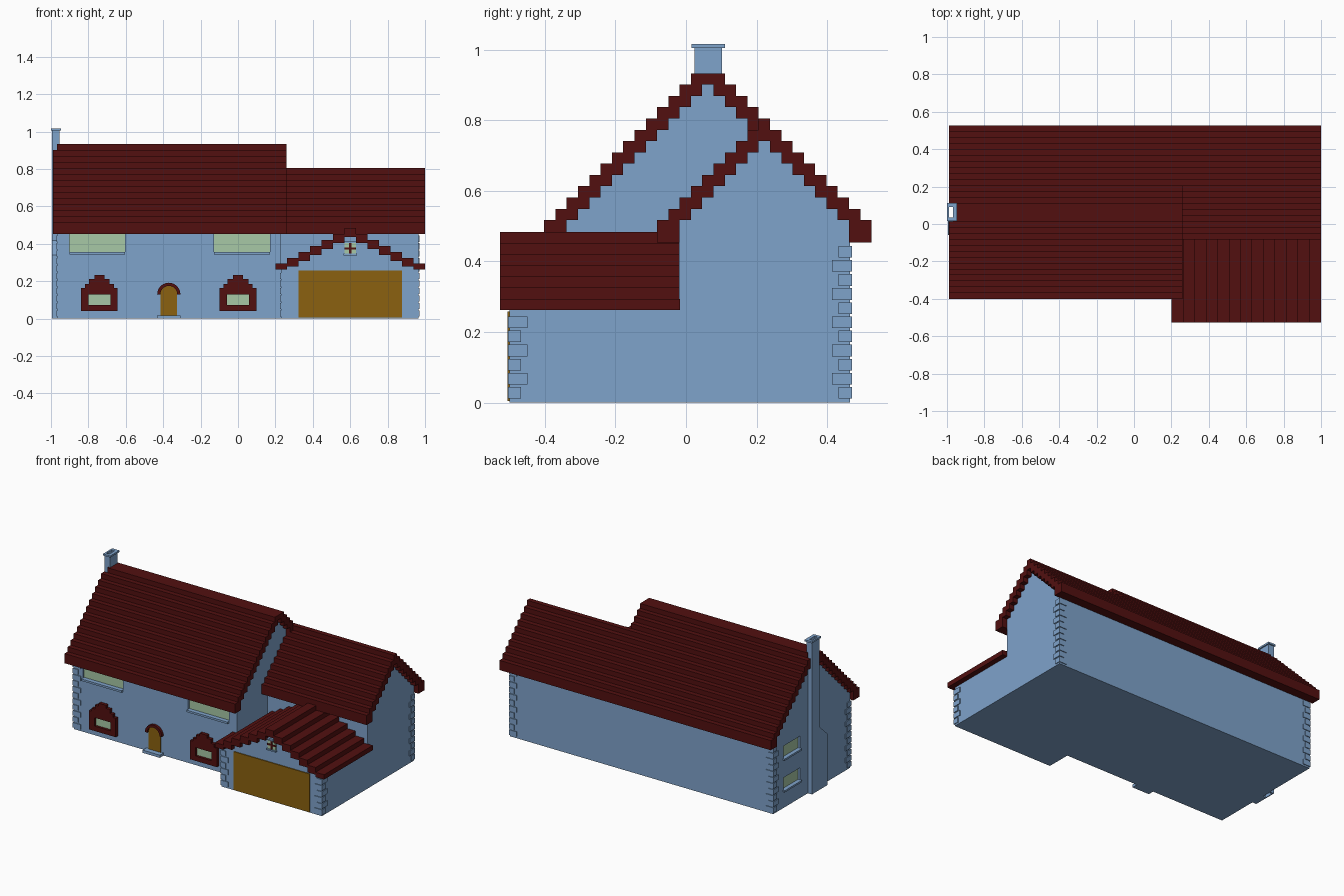
import bpy, bmesh, math

if "Cube" in bpy.data.objects:
    bpy.data.objects.remove(bpy.data.objects["Cube"])


def material(name, rgb):
    m = bpy.data.materials.new(name)
    m.diffuse_color = (*rgb, 1)
    m.use_nodes = True
    m.node_tree.nodes["Principled BSDF"].inputs["Base Color"].default_value = m.diffuse_color
    return m


WALL = material("wall blue", (0.212, 0.366, 0.597))
ROOF = material("roof maroon", (0.084, 0.005, 0.005))
DOOR = material("door brown", (0.258, 0.120, 0.005))
GLASS = material("glass green", (0.39, 0.578, 0.38))


def add_prism(bm, pts, axis, a, b):
    """Extrude a 2D outline along an axis from a to b."""
    def place(p, t):
        return {'x': (t, p[0], p[1]), 'y': (p[0], t, p[1]), 'z': (p[0], p[1], t)}[axis]
    lo = [bm.verts.new(place(p, a)) for p in pts]
    hi = [bm.verts.new(place(p, b)) for p in pts]
    bm.faces.new(lo)
    bm.faces.new(hi[::-1])
    n = len(pts)
    for i in range(n):
        j = (i + 1) % n
        bm.faces.new((lo[i], hi[i], hi[j], lo[j]))


def build(name, mat, boxes=(), prisms=()):
    """Boxes are (x0, x1, y0, y1, z0, z1); prisms are (outline, axis, a, b)."""
    bm = bmesh.new()
    for x0, x1, y0, y1, z0, z1 in boxes:
        add_prism(bm, [(x0, y0), (x1, y0), (x1, y1), (x0, y1)], 'z', z0, z1)
    for p in prisms:
        add_prism(bm, *p)
    bmesh.ops.recalc_face_normals(bm, faces=bm.faces[:])
    me = bpy.data.meshes.new(name)
    bm.to_mesh(me)
    bm.free()
    if mat:
        me.materials.append(mat)
    ob = bpy.data.objects.new(name, me)
    bpy.context.scene.collection.objects.link(ob)
    return ob


# Walls
main = build("main_walls", WALL, prisms=[([(-.34, 0), (.465, 0), (.465, .53), (.08, .915),
                                           (.044, .915), (-.34, .531)], 'x', -.965, .23)])
build("wing_walls", WALL, prisms=[([(-.02, 0), (.465, 0), (.465, .53), (.222, .773),
                                    (-.02, .531)], 'x', .23, .965)])
build("garage_walls", WALL, prisms=[([(.23, 0), (.965, 0), (.965, .277), (.6, .462),
                                      (.23, .275)], 'y', -.5, 0)])

# Stepped main and wing roofs, built of overlapping courses
S = .032


def stepped_roof(name, x0, x1, front, back, top, steps, notch=0):
    boxes = [(x0 + notch, x1, front + S if notch else front, back - S if notch else back,
              top - (S if notch else 2 * S), top)]
    first = 0 if notch else 1
    for i in range(first, steps + 1):
        z = top - S * i
        zb = top - S * (steps + 2) if i >= steps - 1 else z - 2 * S
        xs = x0 + (notch if i == 0 else 0)
        boxes.append((xs, x1, front - S * i, front - S * (i - 1), zb, z))
        boxes.append((xs, x1, back + S * (i - 1), back + S * i, zb, z))
    build(name, ROOF, boxes)


stepped_roof("main_roof", -.99, .26, .014, .11, .933, 13, notch=.023)
stepped_roof("wing_roof", .23, 1.0, .206, .238, .805, 9)

# Garage roof, running front to back
courses = []
W, H = .8 / 13, .0317
for i in range(7):
    z = .484 - H * i
    zb = .262 if i == 6 else z - .048
    if i == 0:
        courses.append((.6 - W / 2, .6 + W / 2, -.527, -.017, zb, z))
    else:
        a, b = W * (i - .5), W * (i + .5)
        for x0, x1 in ((.6 - b, .6 - a), (.6 + a, .6 + b)):
            courses.append((x0, x1, -.527, -.017, zb, z))
build("garage_roof", ROOF, courses)

# Corner stones, alternating long and short
for name, cx, cy, sx, sy, rows in (("main_front_left", -.965, -.34, 1, 1, 11),
                                   ("main_back_left", -.965, .465, 1, -1, 11),
                                   ("wing_back_right", .965, .465, -1, -1, 11),
                                   ("garage_front_left", .23, -.5, 1, 1, 6),
                                   ("garage_front_right", .965, -.5, -1, 1, 6)):
    stones = []
    for r in range(rows):
        lx, ly = (.056, .038) if r % 2 == 0 else (.038, .056)
        xa, ya = cx - .005 * sx, cy - .005 * sy
        xb, yb = xa + lx * sx, ya + ly * sy
        z = .011 + .04 * r
        stones.append((min(xa, xb), max(xa, xb), min(ya, yb), max(ya, yb), z, z + .033))
    build(name + "_corner_stones", WALL, stones)

# Recessed windows: upper front pair and two on the left wall
cuts, panes, sills = [], [], []
for x0, x1 in ((-.9, -.605), (-.128, .171)):
    cuts.append((x0, x1, -.36, -.32, .355, .456))
    panes.append((x0, x1, -.326, -.319, .355, .456))
    sills.append((x0, x1, -.355, -.32, .342, .355))
for z0, z1 in ((.33, .41), (.12, .20)):
    cuts.append((-.98, -.945, .185, .36, z0, z1))
    panes.append((-.951, -.944, .185, .36, z0, z1))
    sills.append((-.978, -.945, .182, .363, z0 - .012, z0))
cutter = build("window_cutter", WALL, cuts)
cutter.hide_render = True
cutter.display_type = 'WIRE'
mod = main.modifiers.new("window_recesses", 'BOOLEAN')
mod.operation = 'DIFFERENCE'
mod.solver = 'EXACT'
mod.object = cutter
build("window_panes", GLASS, panes)
build("window_sills", WALL, sills)

# Lower windows with stepped maroon surrounds
for name, c in (("left", -.741), ("right", 0.0)):
    parts = [(-.098, .098, .04, .072), (-.098, -.058, .072, .128), (.058, .098, .072, .128),
             (-.098, .098, .128, .165), (-.078, .078, .165, .186),
             (-.055, .055, .186, .212), (-.027, .027, .212, .232)]
    build(name + "_window_surround", ROOF,
          [(c + a, c + b, -.362, -.335, z0, z1) for a, b, z0, z1 in parts])
    build(name + "_lower_pane", GLASS, [(c - .058, c + .058, -.346, -.338, .072, .128)])

# Front door with arch and step
dx, dz = -.37, .13


def arc(r, n=12):
    return [(dx + r * math.cos(math.pi * i / n), dz + r * math.sin(math.pi * i / n))
            for i in range(n + 1)]


inner, outer = arc(.045), arc(.062)
build("front_door", DOOR, prisms=[([(dx - .045, .018), (dx + .045, .018)] + inner,
                                   'y', -.346, -.338)])
build("door_arch", ROOF, prisms=[([inner[i], outer[i], outer[i + 1], inner[i + 1]],
                                  'y', -.358, -.335) for i in range(12)])
build("door_step", WALL, [(dx - .063, dx + .063, -.38, -.335, 0, .018)])

# Garage door and small gable window
build("garage_door", DOOR, [(.323, .877, -.506, -.498, .005, .258)])
build("gable_pane", GLASS, [(.569, .631, -.506, -.498, .347, .409)])
build("gable_window_frame", WALL, [(.565, .635, -.514, -.498, .338, .347),
                                   (.565, .635, -.514, -.498, .405, .412)])
build("gable_window_bars", ROOF, [(.594, .606, -.51, -.498, .347, .405),
                                  (.569, .631, -.51, -.498, .371, .381)])


# Hollow chimney stack, cap and wider shouldered base
def tube(x0, x1, y0, y1, z0, z1):
    a, b, c, d = -.989, -.968, .034, .092
    return [(x0, a, y0, y1, z0, z1), (b, x1, y0, y1, z0, z1),
            (a, b, y0, c, z0, z1), (a, b, d, y1, z0, z1)]


build("chimney_stack", WALL, tube(-.995, -.955, .024, .102, 0, 1.007))
build("chimney_cap", WALL, tube(-1.0, -.947, .015, .111, 1.005, 1.016))
build("chimney_base", WALL, prisms=[([(-.06, 0), (.026, 0), (.026, .42), (-.06, .34)],
                                     'x', -.995, -.96)])
